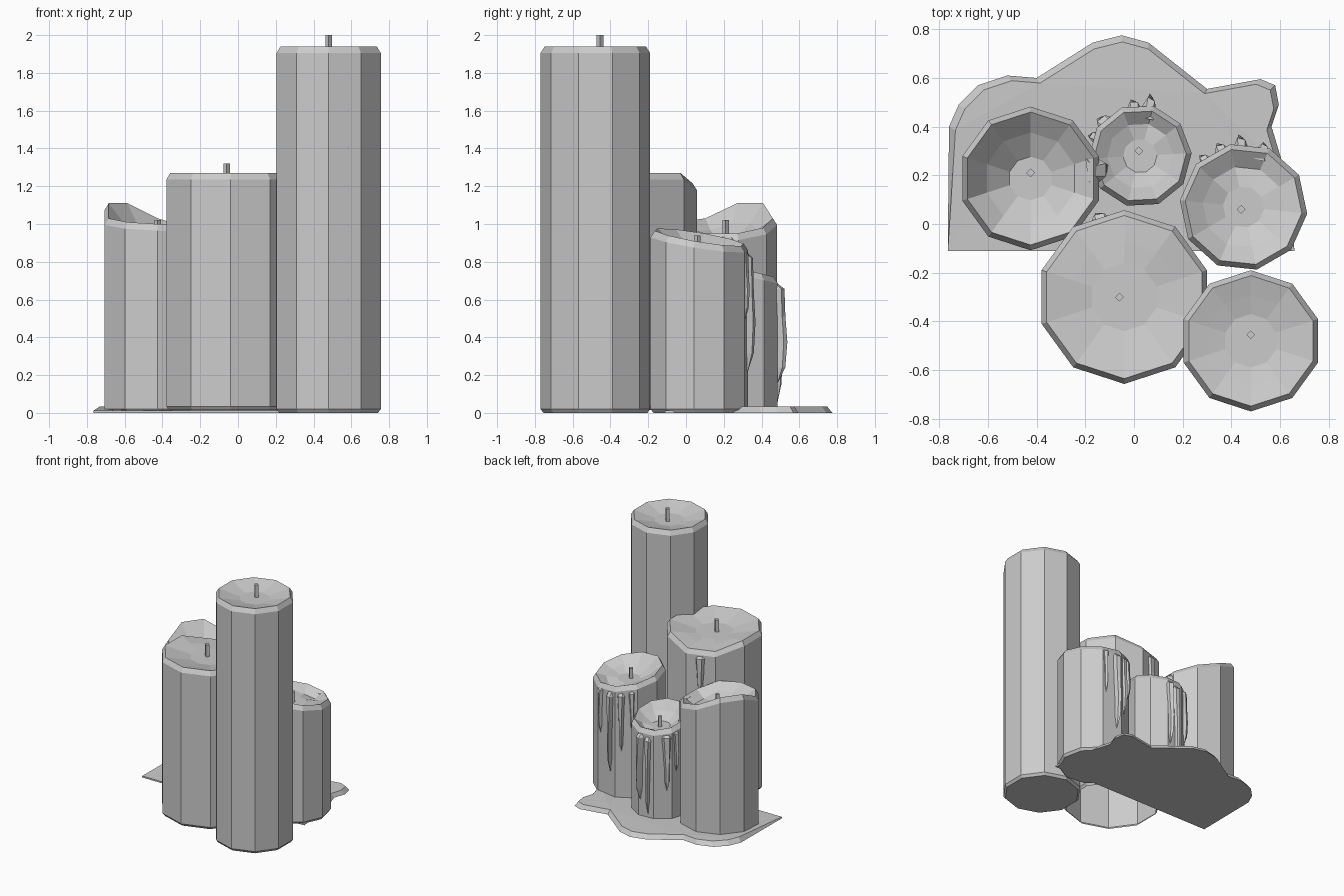
import bpy, bmesh
from math import sin, cos, radians, pi

if "Cube" in bpy.data.objects:
    bpy.data.objects.remove(bpy.data.objects["Cube"])

def finish(name, bm):
    bmesh.ops.recalc_face_normals(bm, faces=bm.faces[:])
    me = bpy.data.meshes.new(name)
    bm.to_mesh(me)
    bm.free()
    ob = bpy.data.objects.new(name, me)
    bpy.context.collection.objects.link(ob)
    return ob

def bridge(bm, a, b):
    n = len(a)
    for i in range(n):
        bm.faces.new((a[i], a[(i + 1) % n], b[(i + 1) % n], b[i]))

# Ten-sided candle: bevelled foot, wall, bevelled uneven rim and melted well
def candle(name, cx, cy, r, phase, rim, well, floor_r, wick, z0=0.0, cap=True, spill=()):
    bm = bmesh.new()
    ang = [radians(phase + 36 * i) for i in range(10)]

    def ring(rad, zs):
        return [bm.verts.new((cx + rad * cos(a), cy + rad * sin(a), z)) for a, z in zip(ang, zs)]

    mid = [well + 0.45 * (h - well) - (0.03 if i in spill else 0) for i, h in enumerate(rim)]
    rings = [ring(r - 0.015, [z0] * 10),
             ring(r, [z0 + 0.02] * 10),
             ring(r, [h - 0.035 for h in rim]),
             ring(r - 0.022, rim),
             ring(r * 0.64, mid),
             ring(floor_r, [well] * 10)]
    for a, b in zip(rings, rings[1:]):
        bridge(bm, a, b)
    bm.faces.new(rings[-1])
    if cap:
        bm.faces.new(rings[0][::-1])
    finish(name, bm)
    # square wick
    wx, wy, wz = wick
    bpy.ops.mesh.primitive_cone_add(vertices=4, radius1=0.018, radius2=0.018,
                                    depth=wz - well + 0.02,
                                    location=(wx, wy, (wz + well - 0.02) / 2))
    bpy.context.object.name = name + "_wick"

# Wax run: faceted strand hugging the wall, starting in the rim and ending in a point
def drip(name, cx, cy, r, deg, ztop, zbot, w, bulge):
    bm = bmesh.new()
    a = radians(deg)
    prof = [(0.0, 0.8, 0.2, -0.03), (0.08, 1.0, 0.7, 0), (0.35, 0.75, 0.8, 0),
            (0.6, 0.55, 1.0, 0), (0.85, 0.5, 0.8, 0), (1.0, 0.08, 0.1, 0)]
    rings = []
    for t, ws, bs, off in prof:
        z = ztop + (zbot - ztop) * t
        ring = []
        for side, out in ((-1, -0.02), (-0.6, bulge * bs * 0.7), (0.3, bulge * bs), (1, -0.02)):
            d, s = r * 0.965 + out + off, side * w * ws / 2
            ring.append(bm.verts.new((cx + d * cos(a) - s * sin(a), cy + d * sin(a) + s * cos(a), z)))
        rings.append(ring)
    for p, q in zip(rings, rings[1:]):
        bridge(bm, p, q)
    bm.faces.new(rings[0])
    bm.faces.new(rings[-1][::-1])
    finish(name, bm)

# Candles
candle("tall_candle", 0.48, -0.48, 0.29, 90, [1.94] * 10, 1.90, 0.11, (0.48, -0.455, 2.0))
candle("wide_candle", -0.04, -0.30, 0.357, 90, [1.215, 1.215] + [1.27] * 8, 1.225, 0.14,
       (-0.06, -0.30, 1.32), z0=0.015, cap=False)
candle("left_candle", -0.425, 0.187, 0.295, 90,
       [1.03, 1.11, 1.11, 1.03, 1.01, 1.0, 0.99, 0.95, 0.95, 0.98], 0.92, 0.09,
       (-0.425, 0.21, 1.02), spill=(7, 8))
E = [0.93 - 0.04 * sin(radians(-6 + 36 * i)) - 0.025 * cos(radians(-6 + 36 * i)) for i in range(10)]
candle("right_candle", 0.45, 0.07, 0.263, -6, E, 0.86, 0.085, (0.44, 0.06, 0.94), spill=(2, 3))
D = [0.765 - 0.045 * sin(radians(3 + 36 * i)) for i in range(10)]
candle("small_candle", 0.025, 0.28, 0.212, 3, D, 0.68, 0.07, (0.02, 0.30, 0.76), spill=(2,))

# Wax runs on the back of the smaller candles
for i, (deg, zt, zb, w, b) in enumerate([(80, 0.70, 0.16, 0.07, 0.055), (98, 0.69, 0.06, 0.07, 0.03),
                                         (138, 0.71, 0.25, 0.09, 0.03), (158, 0.72, 0.40, 0.06, 0.025)]):
    drip(f"small_candle_drip_{i}", 0.025, 0.28, 0.212, deg, zt, zb, w, b)
for i, (deg, zt, zb, w, b) in enumerate([(72, 0.87, 0.50, 0.06, 0.025), (93, 0.87, 0.22, 0.07, 0.045),
                                         (112, 0.87, 0.38, 0.07, 0.03), (130, 0.88, 0.55, 0.06, 0.025)]):
    drip(f"right_candle_drip_{i}", 0.45, 0.07, 0.263, deg, zt, zb, w, b)
drip("left_candle_drip", -0.425, 0.187, 0.295, 8, 0.94, 0.45, 0.12, 0.045)
drip("wide_candle_drip", -0.04, -0.30, 0.357, 108, 1.19, 0.75, 0.09, 0.02)

# Melted wax puddle with a bevelled edge, thinner at its straight front
outline = [(-0.765, -0.11), (-0.76, 0.40), (-0.72, 0.49), (-0.64, 0.57), (-0.52, 0.61), (-0.40, 0.60),
           (-0.17, 0.745), (-0.05, 0.775), (0.06, 0.745), (0.30, 0.555), (0.52, 0.595), (0.58, 0.57),
           (0.595, 0.49), (0.565, 0.40), (0.61, 0.25), (0.66, -0.11)]
bm = bmesh.new()
low = [bm.verts.new((x, y, 0)) for x, y in outline]
top = []
for x, y in outline:
    k = 0.965 if y > 0 else 1.0
    top.append(bm.verts.new((x * k, y * k, 0.033 if y > 0 else 0.012)))
bridge(bm, low, top)
for loop in (low, top):
    bmesh.ops.triangulate(bm, faces=[bm.faces.new(loop)])
finish("wax_puddle", bm)
